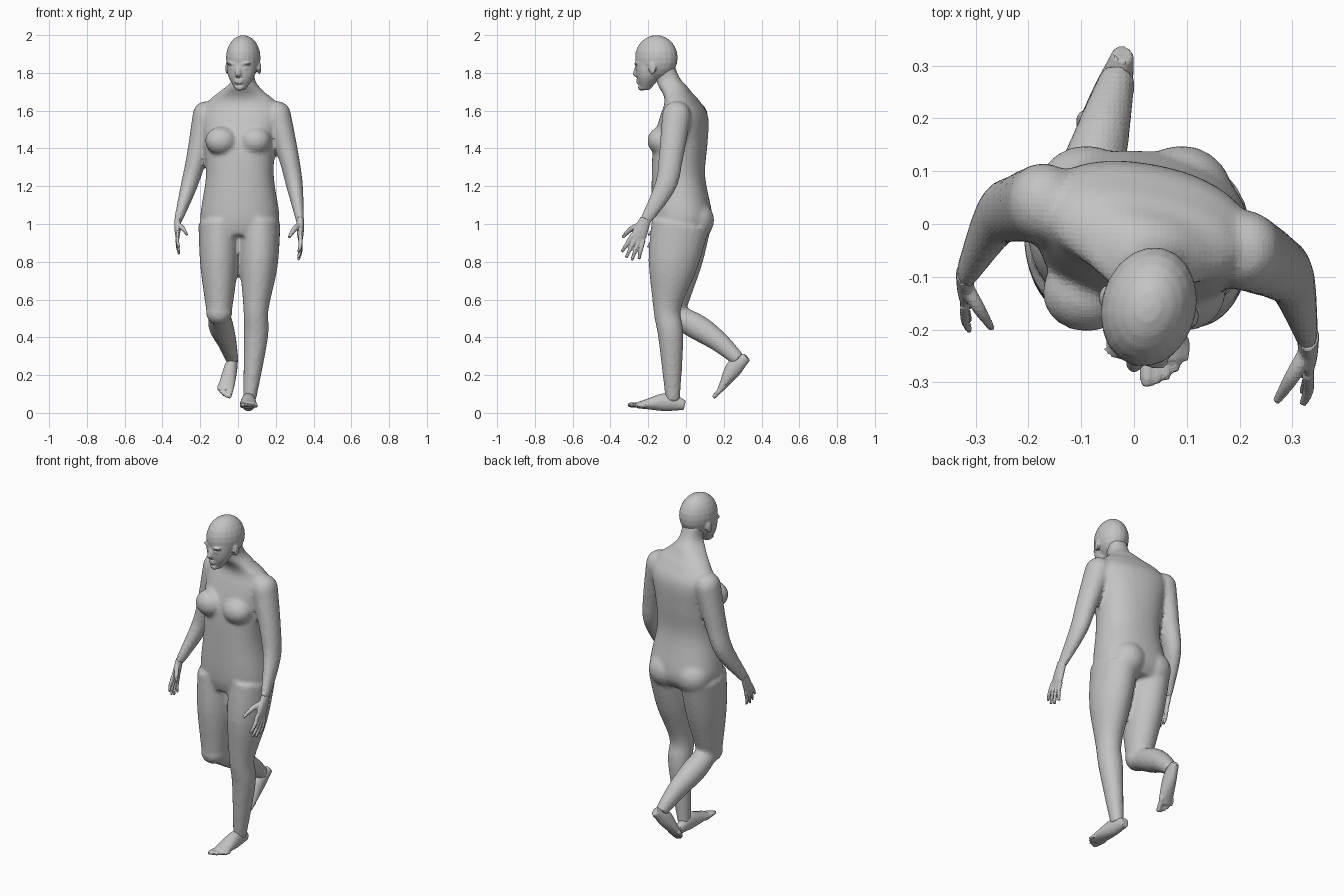
import bpy
import bmesh
from math import cos, sin, pi, copysign
from mathutils import Matrix, Vector

default_cube = bpy.data.objects.get("Cube")
if default_cube:
    bpy.data.objects.remove(default_cube, do_unlink=True)

skin = bpy.data.materials.new("plain grey")
skin.use_nodes = True
grey = (.55, .55, .55, 1)
skin.diffuse_color = grey
skin.node_tree.nodes["Principled BSDF"].inputs["Base Color"].default_value = grey


def sample(values, t):
    """Smooth curve through evenly spaced values, for t from 0 to 1."""
    last = len(values) - 1
    i = min(int(t * last), last - 1)
    f = t * last - i
    start, end = values[i], values[i + 1]
    slope_in = (end - values[max(i - 1, 0)]) / 2
    slope_out = (values[min(i + 2, last)] - start) / 2
    ease = f * f * (3 - 2 * f)
    bend = slope_in * (f * (1 - f) ** 2) - slope_out * (f * f * (1 - f))
    return start * (1 - ease) + end * ease + bend


def loft(bm, path, widths, depths=(1, 1), turns=(0, 0), upright=False, boxy=1, sides=24):
    """Closed oval tube along a path; depths are given relative to widths."""
    path = [Vector(point) for point in path]
    steps = 5 * (len(path) - 1)
    centres = [sample(path, i / steps) for i in range(steps + 1)]
    loops = []
    for i, centre in enumerate(centres):
        t = i / steps
        along = Vector((0, 0, 1))
        if not upright:
            along = (centres[min(i + 1, steps)] - centres[max(i - 1, 0)]).normalized()
        across = Vector((1, 0, 0))
        across = (across - along * across.dot(along)).normalized()
        across = Matrix.Rotation(sample(turns, t), 3, along) @ across
        deep = along.cross(across)
        width = sample(widths, t)
        depth = width * sample(depths, t)
        loop = []
        for k in range(sides):
            c, s = cos(2 * pi * k / sides), sin(2 * pi * k / sides)
            u = copysign(abs(c) ** boxy, c) * width
            v = copysign(abs(s) ** boxy, s) * depth
            loop.append(bm.verts.new(centre + across * u + deep * v))
        loops.append(loop)
    for low, high in zip(loops, loops[1:]):
        for k in range(sides):
            n = (k + 1) % sides
            bm.faces.new((low[k], low[n], high[n], high[k]))
    bm.faces.new(loops[0][::-1])
    bm.faces.new(loops[-1])


def blob(bm, centre, radii):
    """Ellipsoid used for rounded masses."""
    place = Matrix.Translation(centre) @ Matrix.Diagonal((*radii, 1))
    bmesh.ops.create_uvsphere(bm, u_segments=20, v_segments=12, radius=1, matrix=place)


def finish(bm, name, voxel, smoothing, place=Matrix()):
    """Fuse the overlapping masses into one skin."""
    bm.transform(place)
    bmesh.ops.recalc_face_normals(bm, faces=bm.faces)
    mesh = bpy.data.meshes.new(name)
    bm.to_mesh(mesh)
    bm.free()
    mesh.materials.append(skin)
    obj = bpy.data.objects.new(name, mesh)
    bpy.context.collection.objects.link(obj)
    fuse = obj.modifiers.new("fuse", 'REMESH')
    fuse.mode = 'VOXEL'
    fuse.voxel_size = voxel
    relax = obj.modifiers.new("relax", 'SMOOTH')
    relax.factor = .5
    relax.iterations = smoothing


# Torso and neck, twisted so the left shoulder leads
body = bmesh.new()
spine = [(.01, -.03, .94), (.01, -.02, 1.03), (.01, -.04, 1.25),
         (.01, -.03, 1.42), (.02, -.01, 1.57), (.02, -.02, 1.65),
         (.02, -.05, 1.7), (.03, -.09, 1.76), (.03, -.12, 1.84)]
loft(body, spine, widths=(.17, .21, .18, .19, .21, .18, .12, .06, .06),
     depths=(.76, .76, .78, .74, .57, .47, .62, 1.1, 1),
     turns=(-.05, -.1, -.2, -.2, -.2), upright=True, boxy=.88, sides=32)
for side in (-1, 1):
    blob(body, (side * .09, -.13, 1.44), (.085, .075, .075))
    blob(body, (side * .09, .05, 1.02), (.1, .1, .1))

# Standing left leg
loft(body, [(.115, -.03, 1), (.11, -.07, .78), (.095, -.1, .55),
            (.095, -.08, .4), (.06, -.07, .06)],
     widths=(.11, .1, .067, .064, .034), depths=(1.4, 1.3, 1.1, 1.05, 1.1))

# Trailing right leg, thigh then bent shin
loft(body, [(-.1, -.02, 1), (-.1, -.05, .78), (-.1, -.08, .53)],
     widths=(.11, .1, .067), depths=(1.4, 1.3, 1.1))
blob(body, (-.1, -.085, .53), (.07, .07, .065))
loft(body, [(-.1, -.09, .53), (-.09, .05, .46), (-.06, .17, .38), (-.03, .28, .28)],
     widths=(.055, .066, .052, .034), depths=(1, 1.1))

# Arms with rounded shoulders
left_arm = [(.21, -.05, 1.58), (.27, -.08, 1.35), (.3, -.11, 1.2), (.33, -.22, 1.01)]
right_arm = [(-.17, .04, 1.58), (-.22, .03, 1.35), (-.26, .01, 1.2), (-.32, -.1, 1.01)]
for arm in (left_arm, right_arm):
    loft(body, arm, widths=(.07, .054, .044, .021), depths=(1.1, 1.2, 1.3, 1.4))
    blob(body, arm[0], (.07, .075, .07))
finish(body, "body", .011, 8)

# Head: skull, face and features, turned slightly aside
head = bmesh.new()
blob(head, (0, 0, .01), (.09, .115, .12))
loft(head, [(0, -.03, .02), (0, -.04, -.05), (0, -.045, -.1), (0, -.06, -.16)],
     widths=(.08, .077, .064, .025), depths=(1, .9, .9, .9), upright=True)
loft(head, [(0, -.1, -.02), (0, -.112, -.07), (0, -.11, -.09)],
     widths=(.009, .016, .014), upright=True, sides=12)
for height in (-.108, -.121):
    blob(head, (0, -.098, height), (.024, .011, .007))
blob(head, (0, -.08, -.147), (.026, .02, .018))
for side in (-1, 1):
    brow, eye, ear = (side * x for x in (.032, .031, .088))
    blob(head, (brow, -.096, -.022), (.032, .016, .009))
    blob(head, (eye, -.094, -.046), (.017, .012, .009))
    blob(head, (ear, 0, -.045), (.009, .02, .034))
finish(head, "head", .007, 3,
       Matrix.Translation((.028, -.157, 1.87)) @ Matrix.Rotation(-.25, 4, 'Z'))


def hand(name, side, wrist, size):
    """Hanging hand, wrist at the origin and thumb to the front."""
    bm = bmesh.new()
    loft(bm, [(0, 0, .02), (0, 0, -.06), (0, 0, -.11)],
         widths=(.021, .018, .01), depths=(1.4, 2.2, 3.6), upright=True)
    for finger in (-1.5, -.5, .5, 1.5):
        knuckle = finger * .022
        reach = .215 - .01 * finger ** 2
        loft(bm, [(0, knuckle, -.09), (0, knuckle * 1.25, -.15),
                  (-.01, knuckle * 1.5, -reach)],
             widths=(.012, .011, .008), sides=10)
    loft(bm, [(0, -.01, -.02), (-.03, -.05, -.06), (-.06, -.075, -.12)],
         widths=(.016, .015, .008), sides=10)
    place = Matrix.Translation(wrist) @ Matrix.Rotation(-.4, 4, 'X')
    finish(bm, name, .005, 2, place @ Matrix.Diagonal((side * size, size, size, 1)))


hand("left_hand", 1, left_arm[-1], 1)
hand("right_hand", -1, right_arm[-1], .85)


def foot(name, side, place):
    """Foot with the heel at the origin and toes toward the front."""
    bm = bmesh.new()
    loft(bm, [(0, 0, .04), (0, -.09, .05), (0, -.2, .03), (0, -.25, .02)],
         widths=(.022, .037, .045, .042), depths=(1.2, 1.3, .6, .4))
    for toe in range(5):
        x = .018 * (toe - 1.7)
        tip = -.3 + .003 * toe ** 2
        thick = .01 if toe else .014
        loft(bm, [(x, -.21, .02), (x, tip + .02, .02), (x, tip, .016)],
             widths=(thick, thick, thick * .7), sides=10)
    finish(bm, name, .006, 2, place @ Matrix.Diagonal((side, 1, 1, 1)))


# Planted foot, toes a little raised
foot("left_foot", 1,
     Matrix.Translation((.055, -.01, 0)) @ Matrix.Rotation(-.08, 4, 'X'))

# Trailing foot hangs with its sole turned back
back = Vector((.2, .67, .7)).normalized()
rise = Vector((0, -.7, .67)).normalized()
turn = Matrix((back.cross(rise), back, rise)).transposed().to_4x4()
foot("right_foot", -1,
     Matrix.Translation((-.02, .35, .27)) @ turn @ Matrix.Scale(.93, 4))
